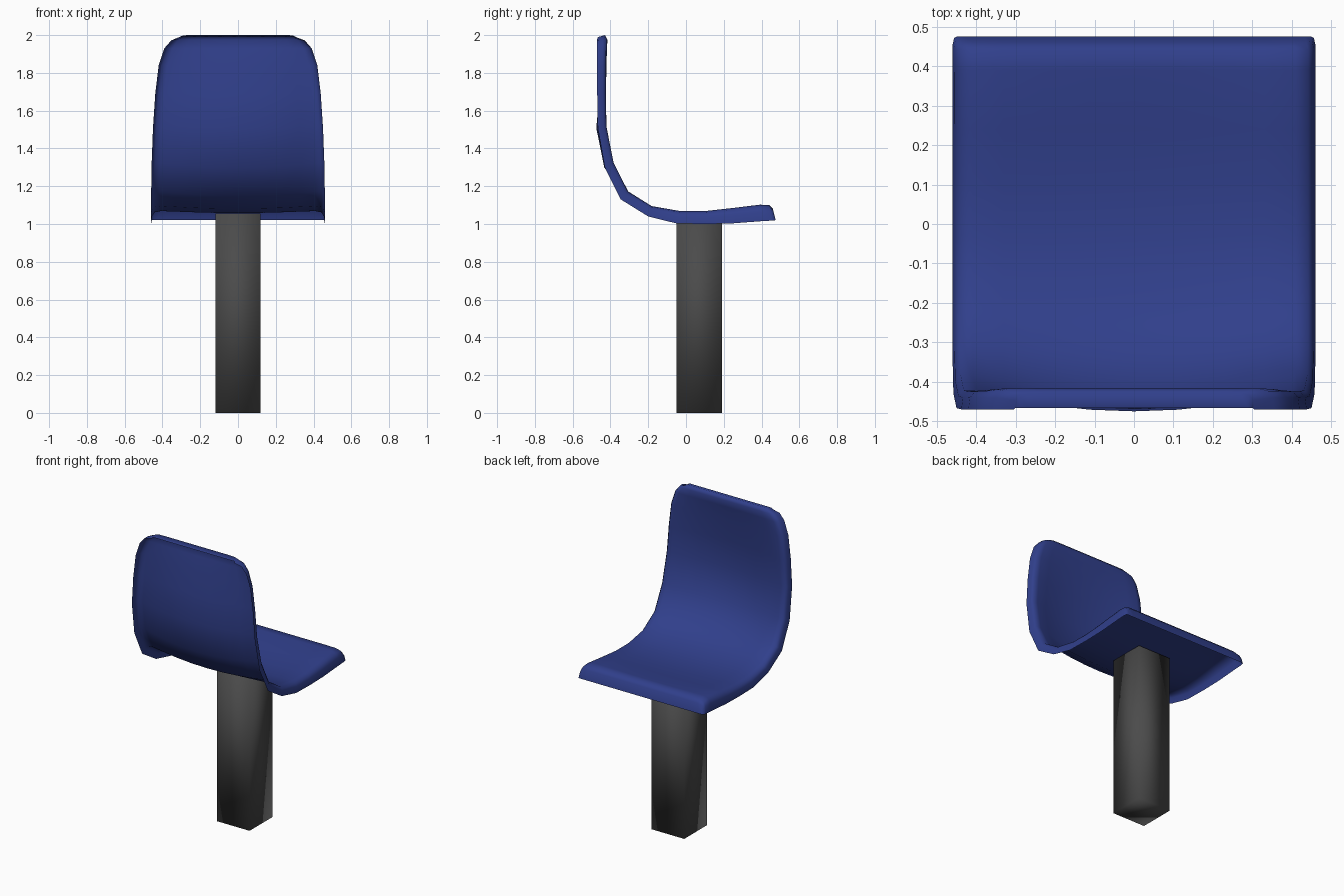
import bpy, bmesh
from mathutils import Vector

if "Cube" in bpy.data.objects:
    bpy.data.objects.remove(bpy.data.objects["Cube"])


def material(name, rgb):
    m = bpy.data.materials.new(name)
    m.diffuse_color = (*rgb, 1)
    m.use_nodes = True
    m.node_tree.nodes["Principled BSDF"].inputs["Base Color"].default_value = m.diffuse_color
    return m


def add_object(name, bm, mat):
    bmesh.ops.recalc_face_normals(bm, faces=bm.faces)
    for f in bm.faces:
        f.smooth = True
    me = bpy.data.meshes.new(name)
    bm.to_mesh(me)
    bm.free()
    me.materials.append(mat)
    ob = bpy.data.objects.new(name, me)
    bpy.context.collection.objects.link(ob)
    return ob


# Shell stations from seat lip to top of back:
# surface y, z, skirt edge y, z, half width, end-lip factor, dish depth
stations = [
    (.460, 1.080, .475, 1.020, .450, 1, 0),
    (.460, 1.080, .472, 1.020, .456, 0, 0),
    (.440, 1.101, .455, 1.018, .460, 0, 0),
    (.390, 1.105, .400, 1.015, .460, 0, .006),
    (.240, 1.088, .240, 1.003, .460, 0, .012),
    (.100, 1.073, .100, 1.000, .460, 0, .015),
    (-.03, 1.073, -.05, 1.003, .460, 0, .015),
    (-.18, 1.100, -.20, 1.040, .460, 0, .02),
    (-.30, 1.180, -.345, 1.130, .460, 0, .04),
    (-.37, 1.330, -.430, 1.300, .458, 0, .07),
    (-.408, 1.52, -.467, 1.510, .450, 0, .068),
    (-.413, 1.69, -.470, 1.690, .438, 0, .045),
    (-.415, 1.84, -.470, 1.840, .420, 0, .025),
    (-.415, 1.93, -.470, 1.930, .390, 0, .01),
    (-.416, 1.975, -.470, 1.970, .355, 0, 0),
    (-.428, 2.00, -.470, 1.980, .305, 0, 0),
    (-.428, 2.00, -.466, 1.990, .300, 1, 0),
]
# Cross-section: fraction of half width, skirt factor
half = [(.25, 0), (.5, 0), (.72, 0), (.89, .02), (.96, .14), (.99, .45), (1, 1)]
section = [(-t, f) for t, f in reversed(half)] + [(0, 0)] + half

# Seat shell: thin sheet with a turned-back rim
bm = bmesh.new()
rows = []
for y, z, ye, ze, w, end, dish in stations:
    drop = Vector((0, ye - y, ze - z))
    row = []
    for t, f in section:
        p = Vector((t * w, y, z)) + drop * max(f, end)
        p += drop.normalized() * dish * (1 - t * t)
        row.append(bm.verts.new(p))
    rows.append(row)
for a, b in zip(rows, rows[1:]):
    for i in range(len(section) - 1):
        bm.faces.new((a[i], a[i + 1], b[i + 1], b[i]))
add_object("seat_shell", bm, material("blue_plastic", (.03, .05, .26)))

# Square support post
bm = bmesh.new()
bmesh.ops.create_cube(bm, size=1)
bmesh.ops.scale(bm, vec=(.24, .24, 1.055), verts=bm.verts)
bmesh.ops.translate(bm, vec=(0, .07, .5275), verts=bm.verts)
add_object("support_post", bm, material("dark_metal", (.07, .07, .07)))
